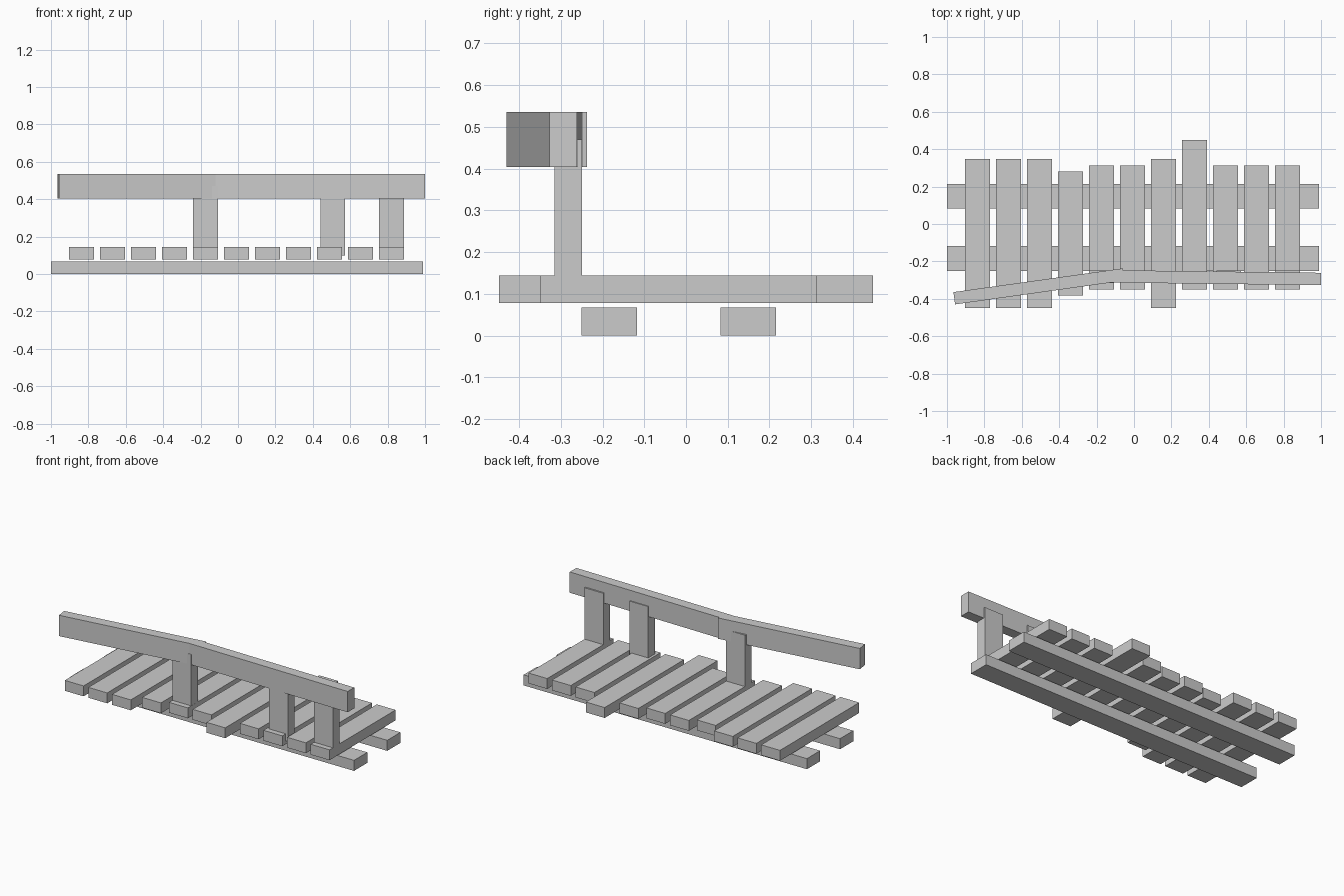
import bpy
import math

if "Cube" in bpy.data.objects:
    bpy.data.objects.remove(bpy.data.objects["Cube"])


def box(name, x, y, z):
    """Axis-aligned box from (min, max) ranges."""
    bpy.ops.mesh.primitive_cube_add(size=1, location=[(a + b) / 2 for a, b in (x, y, z)])
    ob = bpy.context.object
    ob.name = name
    ob.scale = [b - a for a, b in (x, y, z)]
    return ob


def rail(name, start, end, thick=0.066, z=(0.404, 0.536)):
    """Upright board whose centre line runs from start to end in plan."""
    dx, dy = end[0] - start[0], end[1] - start[1]
    length = math.hypot(dx, dy)
    ob = box(name, (-length / 2, length / 2), (-thick / 2, thick / 2), z)
    ob.location.x = (start[0] + end[0]) / 2
    ob.location.y = (start[1] + end[1]) / 2
    ob.rotation_euler.z = math.atan2(dy, dx)


# Two long support beams
box("front_beam", (-1, 0.99), (-0.25, -0.117), (0, 0.067))
box("back_beam", (-1, 0.99), (0.083, 0.215), (0, 0.067))

# Deck planks of uneven length
LONG, MID, SHORT = (-0.448, 0.347), (-0.382, 0.281), (-0.349, 0.314)
spans = [LONG, LONG, LONG, MID, SHORT, SHORT, LONG, (-0.349, 0.448), SHORT, SHORT, SHORT]
for i, span in enumerate(spans):
    cx = -0.837 + 0.1658 * i
    box(f"plank_{i + 1}", (cx - 0.066, cx + 0.066), span, (0.078, 0.144))

# Railing posts, sunk into the deck and let into the rail
for i, cx in enumerate((-0.174, 0.506, 0.821)):
    box(f"post_{i + 1}", (cx - 0.066, cx + 0.066), (-0.315, -0.249), (0.1, 0.47))

# Two handrail boards meeting at a slight angle
rail("left_rail", (-0.961, -0.397), (-0.055, -0.270))
rail("right_rail", (-0.12, -0.280), (0.999, -0.294))
